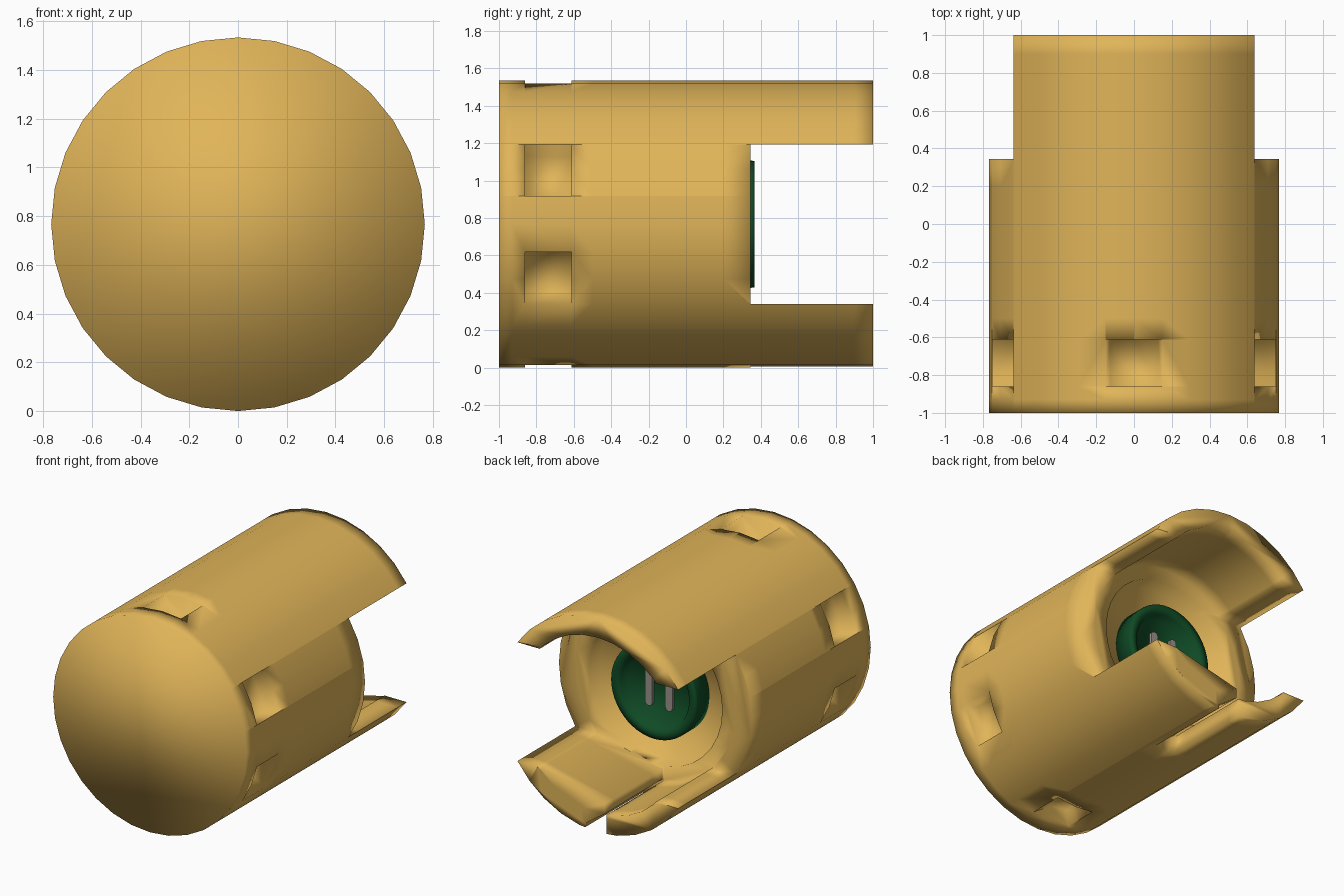
import bpy, bmesh, math

if "Cube" in bpy.data.objects:
    bpy.data.objects.remove(bpy.data.objects["Cube"])

R, CZ, SEG = 0.767, 0.767, 32
STEP = 2 * math.pi / SEG


def material(name, rgb):
    m = bpy.data.materials.new(name)
    m.diffuse_color = (*rgb, 1)
    m.use_nodes = True
    m.node_tree.nodes["Principled BSDF"].inputs["Base Color"].default_value = m.diffuse_color
    return m


tan = material("golden_tan", (0.75, 0.46, 0.10))
green = material("dark_green", (0.005, 0.07, 0.019))
grey = material("warm_grey", (0.33, 0.29, 0.27))


def finish(bm, name, mat):
    bmesh.ops.recalc_face_normals(bm, faces=bm.faces)
    me = bpy.data.meshes.new(name)
    bm.to_mesh(me)
    bm.free()
    me.materials.append(mat)
    ob = bpy.data.objects.new(name, me)
    bpy.context.collection.objects.link(ob)
    return ob


def prism(name, pts, y0, y1, mat=tan):
    """Extrude a cross-section (x, height from axis) along y."""
    bm = bmesh.new()
    a = [bm.verts.new((x, y0, CZ + z)) for x, z in pts]
    b = [bm.verts.new((x, y1, CZ + z)) for x, z in pts]
    bm.faces.new(a)
    bm.faces.new(b[::-1])
    n = len(pts)
    for i in range(n):
        bm.faces.new((a[i], a[(i + 1) % n], b[(i + 1) % n], b[i]))
    return finish(bm, name, mat)


def ring(r, first=0, count=SEG):
    return [(r * math.cos((first + i) * STEP), r * math.sin((first + i) * STEP))
            for i in range(count)]


def sector(r0, r1, first, count):
    return ring(r0, first, count + 1) + ring(r1, first, count + 1)[::-1]


def rect(x0, x1, z0, z1):
    return [(x0, z0), (x1, z0), (x1, z1), (x0, z1)]


def combine(ob, other, op='DIFFERENCE'):
    mod = ob.modifiers.new("cut", 'BOOLEAN')
    mod.operation, mod.solver, mod.object = op, 'EXACT', other
    bpy.context.view_layer.objects.active = ob
    bpy.ops.object.modifier_apply(modifier=mod.name)
    bpy.data.objects.remove(other, do_unlink=True)


# Main barrel
body = prism("barrel", ring(R), -1, 1)

# Six grip notches around the front
for first in (1, 7, 13, 17, 23, 29):
    combine(body, prism("notch_cutter", sector(0.65, 0.9, first, 2), -0.86, -0.612))

# Hollow rear, side openings, slit in the lower lip, sunken socket seat
combine(body, prism("bore_cutter", ring(0.63), 0.345, 1.2))
combine(body, prism("side_cutter", rect(-1, 1, -0.426, 0.426), 0.345, 1.2))
combine(body, prism("slit_cutter", rect(-0.07, 0.1, -0.9, -0.5), 0.345, 1.2))
combine(body, prism("seat_cutter", ring(0.53), 0.22, 0.6))

# Thick pad inside one lower lip
pad = [(0.48, -0.426), (-0.055, -0.55), (-0.055, -0.62), (0.1, -0.73), (0.45, -0.60)]
combine(body, prism("lip_pad", pad, 0.33, 1), 'UNION')

# Extra edge loops along the length keep the smooth shading clean
bm = bmesh.new()
bm.from_mesh(body.data)
for y in (-0.93, -0.86, -0.612, -0.5, 0.2, 0.345, 0.46, 0.9):
    bmesh.ops.bisect_plane(bm, geom=bm.verts[:] + bm.edges[:] + bm.faces[:],
                           dist=1e-4, plane_co=(0, y, 0), plane_no=(0, 1, 0))
bm.to_mesh(body.data)
bm.free()
body.data.shade_smooth()

# Dished green socket disc, turned profile (radius, y)
profile = [(0.34, 0.20), (0.34, 0.35), (0.338, 0.366), (0.295, 0.366),
           (0.27, 0.35), (0.25, 0.29)]
bm = bmesh.new()
N = 48
rows = [[bm.verts.new((r * math.cos(2 * math.pi * i / N), y,
                       CZ + r * math.sin(2 * math.pi * i / N))) for i in range(N)]
        for r, y in profile]
for p, q in zip(rows, rows[1:]):
    for i in range(N):
        j = (i + 1) % N
        bm.faces.new((p[i], p[j], q[j], q[i]))
bm.faces.new(rows[0])
bm.faces.new(rows[-1])
disc = finish(bm, "socket_disc", green)
disc.data.shade_smooth()

# Two upright contact bars with rounded ends
w, h = 0.028, 0.115
for side, label in ((-1, "left"), (1, "right")):
    pts = []
    for i in range(18):
        t = math.pi * (i if i < 9 else i - 1) / 8
        pts.append((side * 0.08 + w * math.cos(t),
                    (h if i < 9 else -h) + w * math.sin(t)))
    prism("contact_bar_" + label, pts, 0.25, 0.31, grey)
